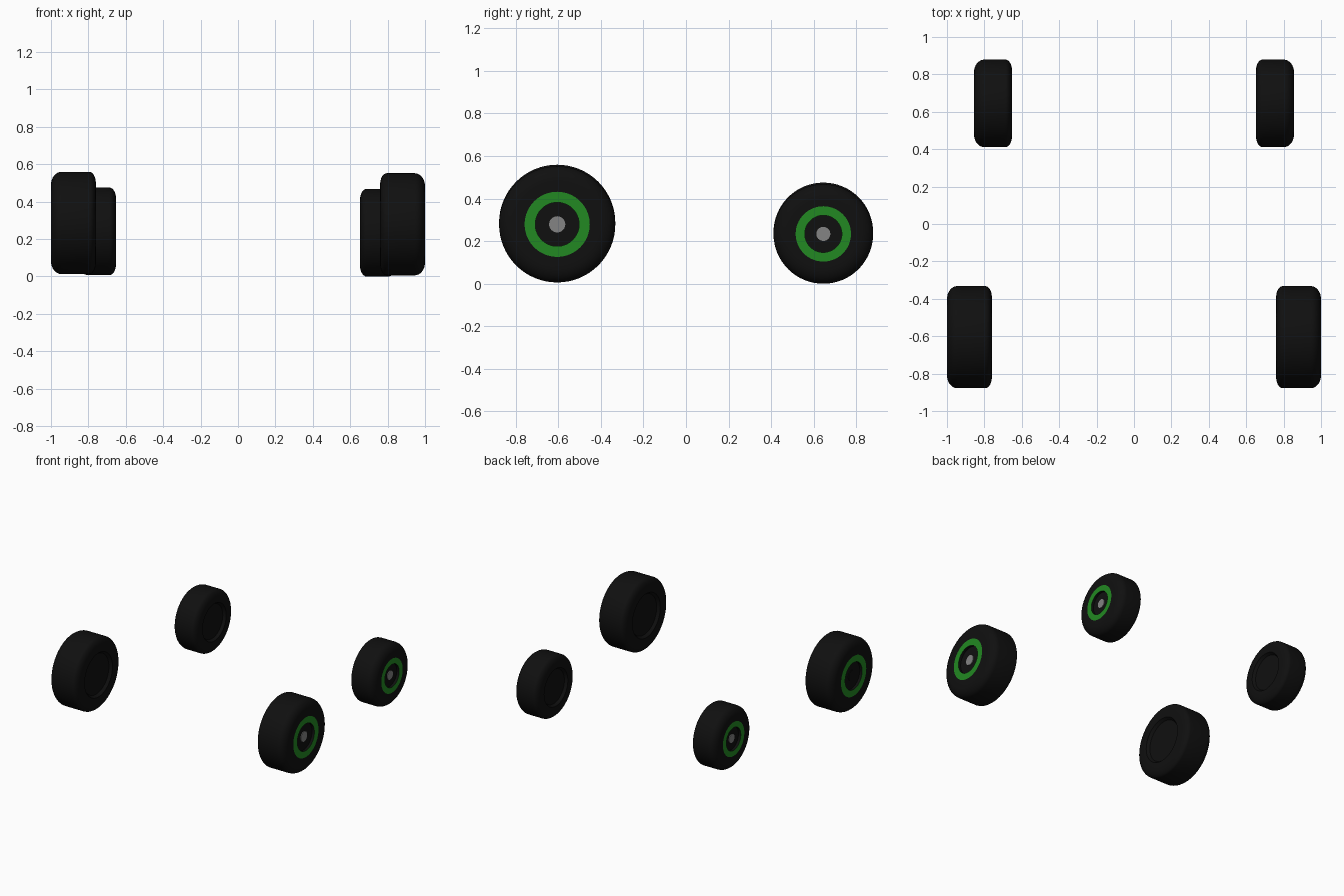
import bpy, bmesh, math

cube = bpy.data.objects.get("Cube")
if cube:
    bpy.data.objects.remove(cube, do_unlink=True)


def material(name, rgb):
    m = bpy.data.materials.new(name)
    m.use_nodes = True
    m.diffuse_color = (*rgb, 1)
    m.node_tree.nodes["Principled BSDF"].inputs["Base Color"].default_value = (*rgb, 1)
    return m


RUBBER = material("black_rubber", (0.005, 0.005, 0.005))
GREEN = material("green_stripe", (0.016, 0.25, 0.016))
METAL = material("grey_metal", (0.23, 0.23, 0.23))
SEGMENTS = 64


def lathe(name, profile, centre, side, mat):
    """Spin (outward offset, radius) points around the axle; side is +1 or -1."""
    bm = bmesh.new()
    rings = []
    for x, r in profile:
        if r == 0:
            rings.append([bm.verts.new((side * x, 0, 0))] * SEGMENTS)
        else:
            angles = [math.tau * i / SEGMENTS for i in range(SEGMENTS)]
            rings.append([bm.verts.new((side * x, r * math.cos(a), r * math.sin(a)))
                          for a in angles])
    for a, b in zip(rings, rings[1:]):
        for i in range(SEGMENTS):
            j = (i + 1) % SEGMENTS
            corners = list(dict.fromkeys((a[i], b[i], b[j], a[j])))
            bm.faces.new(corners if side > 0 else corners[::-1])
    mesh = bpy.data.meshes.new(name)
    bm.to_mesh(mesh)
    bm.free()
    mesh.materials.append(mat)
    obj = bpy.data.objects.new(name, mesh)
    obj.location = centre
    bpy.context.collection.objects.link(obj)
    bpy.ops.object.select_all(action="DESELECT")
    obj.select_set(True)
    bpy.context.view_layer.objects.active = obj
    bpy.ops.object.shade_smooth_by_angle(angle=math.radians(35))


def shoulder(x, radius, dx, dr, steps=8):
    """Elliptical tyre shoulder running from the sidewall at x to the tread."""
    return [(x - dx * (1 - math.cos(t)), radius - dr * (1 - math.sin(t)))
            for t in (math.pi / 2 * i / steps for i in range(steps + 1))]


def wheel(label, centre, side, radius, half, stripe_out, stripe_in, hub, hub_mat):
    # Tyre with rounded shoulders and a shallow dish on the inner face
    outer = shoulder(half, radius, 0.055, 0.07)
    inner = shoulder(-half, radius, -0.035, 0.06)[::-1]
    dish = [(-half, stripe_out * 1.1), (0.02 - half, stripe_out), (0.02 - half, 0)]
    lathe(label + "_tyre", [(half, stripe_out)] + outer + inner + dish,
          centre, side, RUBBER)
    # Painted ring, recessed wheel centre and hub cap
    lathe(label + "_stripe", [(half, stripe_in), (half, stripe_out)], centre, side, GREEN)
    well = half - 0.02
    lathe(label + "_centre", [(well, 0), (well, stripe_in), (half, stripe_in)],
          centre, side, RUBBER)
    cap = well + 0.005
    lathe(label + "_hub_cap", [(cap, 0), (cap, hub), (well, hub)], centre, side, hub_mat)


for side, name in ((1, "left"), (-1, "right")):
    lift = 0 if side > 0 else 0.007
    wheel("front_" + name, (side * 0.88, -0.605, 0.279 + lift), side,
          0.273, 0.12, 0.153, 0.103, 0.038, METAL if side > 0 else RUBBER)
    wheel("rear_" + name, (side * 0.754, 0.645, 0.234 + lift), side,
          0.234, 0.102, 0.13, 0.087, 0.033, METAL)
